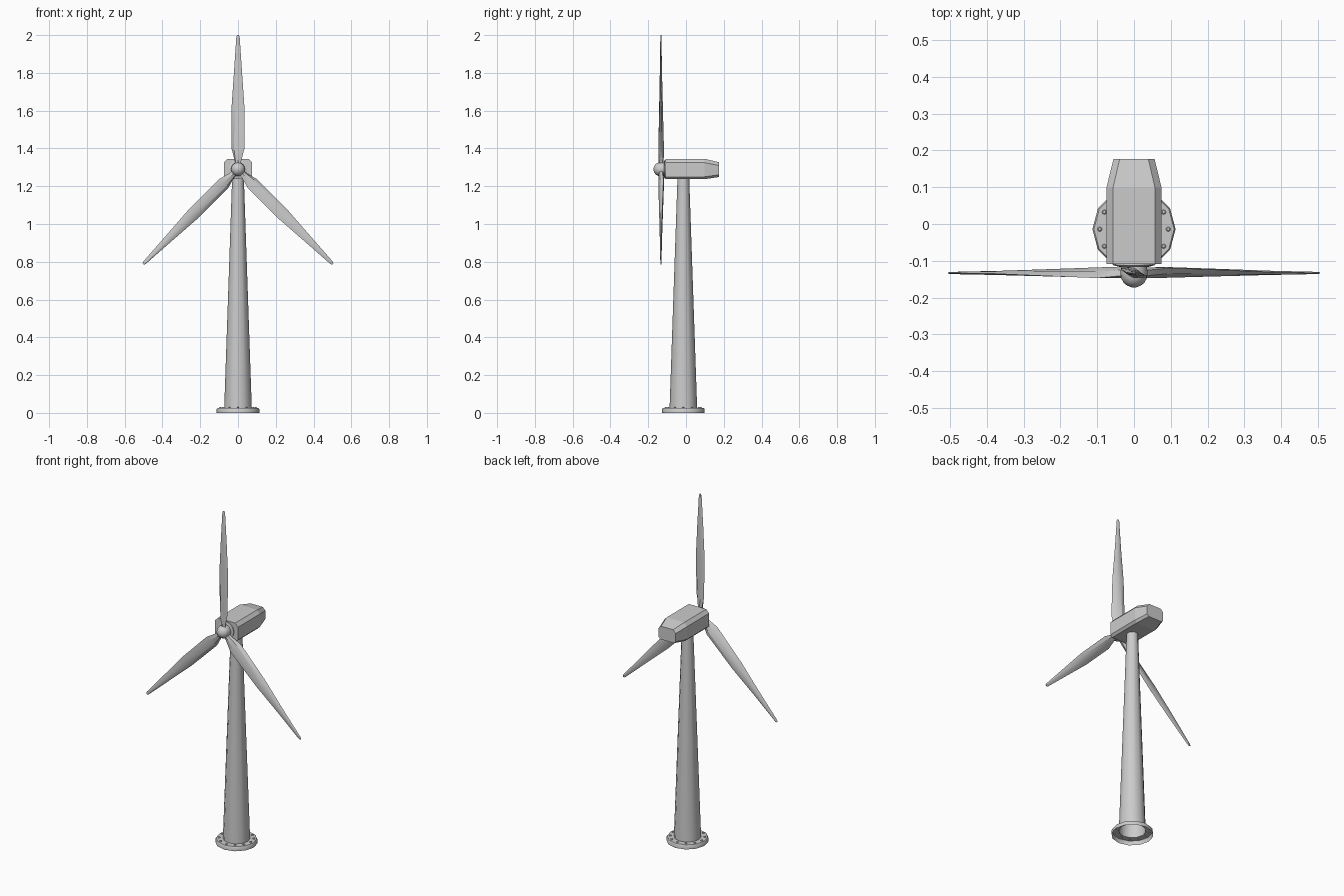
import bpy, bmesh, math
from mathutils import Matrix, Vector

if "Cube" in bpy.data.objects:
    bpy.data.objects.remove(bpy.data.objects["Cube"])

HUB = Vector((0, -0.133, 1.29))
TOWER_Y = -0.014


def finish(name, bm, angle=35):
    bmesh.ops.recalc_face_normals(bm, faces=bm.faces)
    me = bpy.data.meshes.new(name)
    bm.to_mesh(me)
    bm.free()
    ob = bpy.data.objects.new(name, me)
    bpy.context.collection.objects.link(ob)
    if angle:
        bpy.ops.object.select_all(action='DESELECT')
        ob.select_set(True)
        bpy.context.view_layer.objects.active = ob
        bpy.ops.object.shade_smooth_by_angle(angle=math.radians(angle))
    return ob


def loft(name, rings, matrix=Matrix(), cap_start=True, cap_end=True, angle=35):
    """Join equal-sized closed rings of points with quads."""
    bm = bmesh.new()
    vs = [[bm.verts.new(matrix @ Vector(p)) for p in ring] for ring in rings]
    n = len(rings[0])
    for a, b in zip(vs, vs[1:]):
        for i in range(n):
            j = (i + 1) % n
            bm.faces.new((a[i], a[j], b[j], b[i]))
    if cap_start:
        bm.faces.new(vs[0][::-1])
    if cap_end:
        bm.faces.new(vs[-1])
    return finish(name, bm, angle)


def circle(r, z, n):
    return [(r * math.cos(2 * math.pi * i / n), r * math.sin(2 * math.pi * i / n), z)
            for i in range(n)]


def lathe(name, profile, n, matrix, **kw):
    return loft(name, [circle(r, z, n) for r, z in profile], matrix, **kw)


# Tower and base flange, open underneath
at_tower = Matrix.Translation((0, TOWER_Y, 0))
lathe("tower", [(0.073, 0.025), (0.031, 1.245)], 12, at_tower, cap_start=False)
lathe("base_flange", [(0.113, 0), (0.113, 0.019), (0.109, 0.025), (0.073, 0.025)],
      12, at_tower, cap_start=False, cap_end=False)

# Ring of flange bolts
for i in range(12):
    a = i * math.pi / 6
    pos = (0.093 * math.cos(a), TOWER_Y + 0.093 * math.sin(a), 0.023)
    lathe(f"flange_bolt_{i + 1}", [(0.0065, 0), (0.0065, 0.005), (0.004, 0.007)],
          8, Matrix.Translation(pos))


# Nacelle: chamfered box tapering towards the back
def nacelle_ring(y, w, wt, z0, z1, ct, cb):
    half = [(wt, z1), (w, z1 - ct), (w, z0 + cb), (w - cb, z0)]
    return [(x, y, z) for x, z in half] + [(-x, y, z) for x, z in reversed(half)]


loft("nacelle", [nacelle_ring(-0.108, 0.075, 0.057, 1.237, 1.345, 0.02, 0.013),
                 nacelle_ring(0.098, 0.075, 0.057, 1.237, 1.345, 0.02, 0.013),
                 nacelle_ring(0.176, 0.056, 0.039, 1.249, 1.327, 0.018, 0.012)],
     angle=0)

# Rotor shaft collar and rounded hub, turned to face -y
face_front = Matrix.Translation((0, 0, HUB.z)) @ Matrix.Rotation(math.pi / 2, 4, 'X')
lathe("shaft_collar", [(0.05, 0.106), (0.05, 0.113), (0.04, 0.116)], 16, face_front)
lathe("hub", [(0.034, 0.108), (0.037, 0.133), (0.035, 0.147), (0.028, 0.160),
              (0.017, 0.168), (0.006, 0.172)], 16, face_front, angle=50)


# Twisted blade section: flattened hexagon
def blade_ring(r, w, t, twist):
    c, s = math.cos(math.radians(twist)), math.sin(math.radians(twist))
    pts = [(w, 0), (w * 0.3, t), (-w * 0.5, t), (-w, 0), (-w * 0.5, -t), (w * 0.3, -t)]
    return [(x * c - y * s, x * s + y * c, r) for x, y in pts]


# distance from hub, half width, half thickness, twist
sections = [(0.015, 0.017, 0.012, -26), (0.045, 0.019, 0.012, -26),
            (0.11, 0.037, 0.010, -22), (0.34, 0.034, 0.007, -12),
            (0.52, 0.021, 0.005, -5), (0.70, 0.009, 0.003, 0), (0.71, 0.005, 0.002, 0)]
for i, deg in enumerate((0, 135, 225)):
    m = Matrix.Translation(HUB) @ Matrix.Rotation(math.radians(deg), 4, 'Y')
    loft(f"blade_{i + 1}", [blade_ring(*s) for s in sections], m, angle=25)
